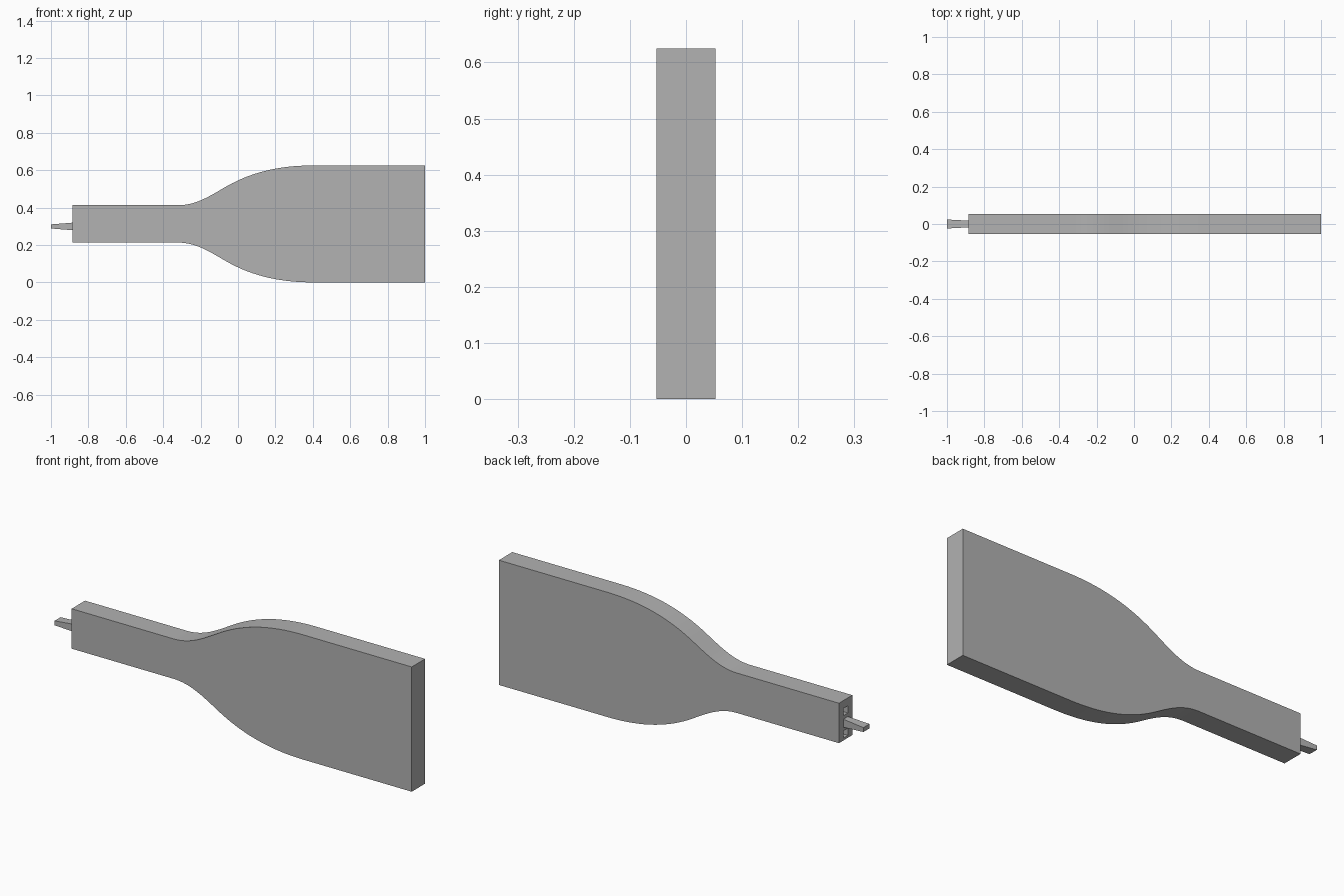
import bpy, bmesh
from mathutils import Vector
from mathutils.geometry import interpolate_bezier

cube = bpy.data.objects.get("Cube")
if cube:
    bpy.data.objects.remove(cube, do_unlink=True)

MID = 0.3125       # height of the paddle's long axis
HALF_Y = 0.053     # half thickness
NECK_END = -0.885
PEG_Z = 0.299      # height of the peg and sockets

grey = bpy.data.materials.new("plain_grey")
grey.use_nodes = True
colour = (0.445, 0.445, 0.445, 1)
grey.diffuse_color = colour
grey.node_tree.nodes["Principled BSDF"].inputs["Base Color"].default_value = colour


def finish(name, bm):
    bmesh.ops.recalc_face_normals(bm, faces=bm.faces)
    mesh = bpy.data.meshes.new(name)
    bm.to_mesh(mesh)
    bm.free()
    mesh.materials.append(grey)
    obj = bpy.data.objects.new(name, mesh)
    bpy.context.collection.objects.link(obj)
    return obj


def tapered_bar(name, x0, x1, z, size0, size1):
    """Bar along x with half sizes (y, z) at each end."""
    bm = bmesh.new()
    bmesh.ops.create_cube(bm, size=2)
    for v in bm.verts:
        hy, hz = size0 if v.co.x < 0 else size1
        v.co = (x0 if v.co.x < 0 else x1, v.co.y * hy, z + v.co.z * hz)
    return finish(name, bm)


def bezier(*points):
    a, b, c, d = (Vector((x, 0, z)) for x, z in points)
    return interpolate_bezier(a, b, c, d, 17)


# Paddle body: half outline mirrored about its axis, then extruded
upper = [Vector((NECK_END, 0, 0.1))]
upper += bezier((-0.32, 0.1), (-0.23, 0.1), (-0.16, 0.143), (-0.08, 0.19))
upper += bezier((-0.08, 0.19), (0.05, 0.268), (0.2, MID), (0.4, MID))[1:]
upper.append(Vector((1, 0, MID)))
outline = [(p.x, p.z) for p in upper] + [(p.x, -p.z) for p in reversed(upper)]

bm = bmesh.new()
face = bm.faces.new([bm.verts.new((x, -HALF_Y, MID + z)) for x, z in outline])
side = bmesh.ops.extrude_face_region(bm, geom=[face])
bmesh.ops.translate(bm, vec=(0, 2 * HALF_Y, 0),
                    verts=[g for g in side["geom"] if isinstance(g, bmesh.types.BMVert)])
body = finish("paddle_body", bm)
bpy.context.view_layer.objects.active = body
body.select_set(True)

# Two square sockets in the neck end
for offset in (-0.056, 0.056):
    cutter = tapered_bar("socket_cutter", NECK_END - 0.05, NECK_END + 0.1,
                         PEG_Z + offset, (0.017, 0.018), (0.017, 0.018))
    cutter.hide_render = True
    cut = body.modifiers.new("socket", 'BOOLEAN')
    cut.operation = 'DIFFERENCE'
    cut.solver = 'EXACT'
    cut.object = cutter
    bpy.ops.object.modifier_apply(modifier=cut.name)
    bpy.data.objects.remove(cutter, do_unlink=True)

bpy.ops.object.shade_smooth_by_angle(angle=0.5)

# Tapered peg between the sockets
tapered_bar("end_peg", -1, NECK_END, PEG_Z, (0.024, 0.011), (0.018, 0.02))
